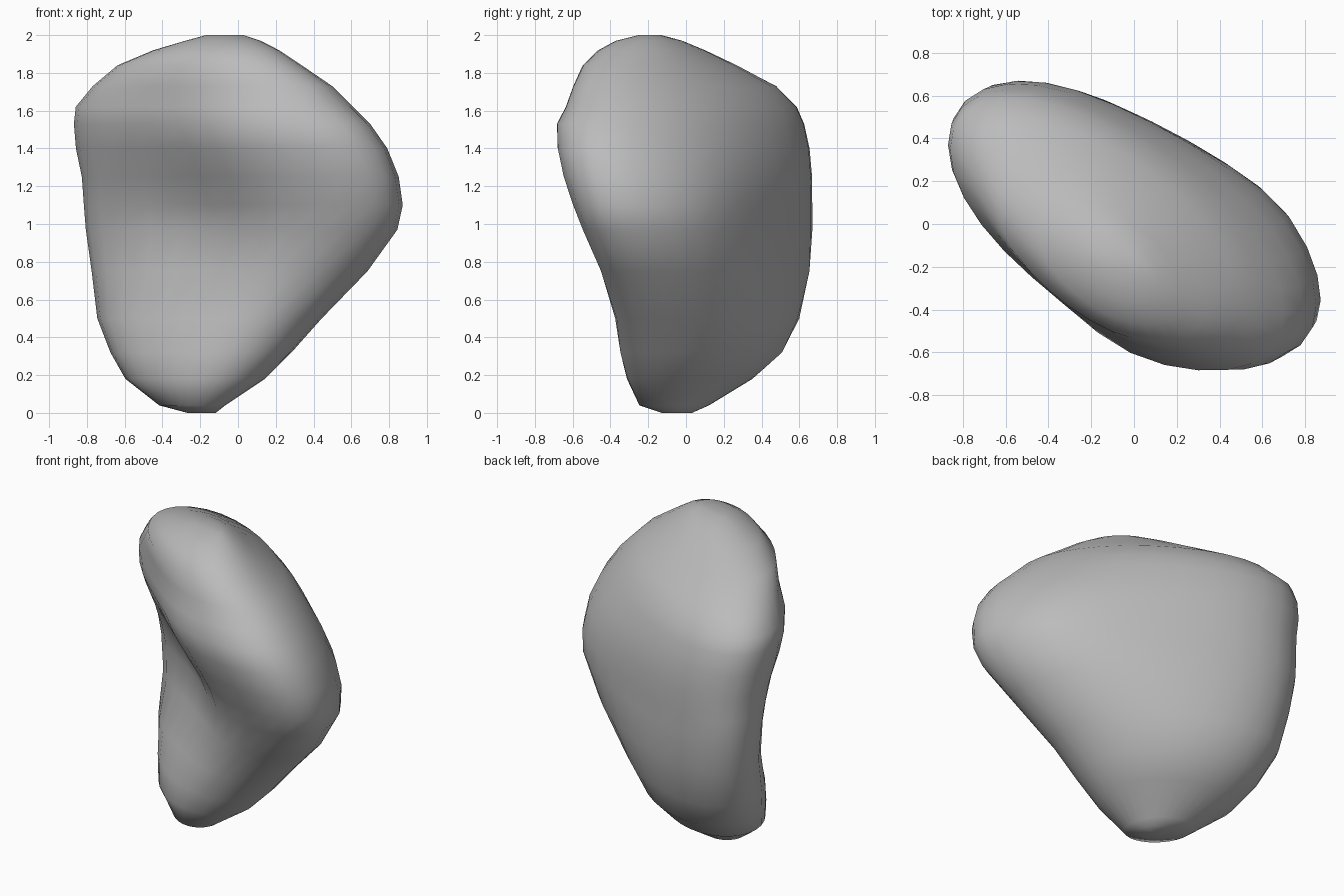
import bpy, bmesh, math
from mathutils import Vector

cube = bpy.data.objects.get("Cube")
if cube:
    bpy.data.objects.remove(cube, do_unlink=True)

# Stone colour
stone = bpy.data.materials.new("grey_stone")
stone.use_nodes = True
grey = (0.5, 0.5, 0.5, 1)
stone.diffuse_color = grey
stone.node_tree.nodes["Principled BSDF"].inputs["Base Color"].default_value = grey

# Outline by height: z, left, right, front, back, slant of the oval section
OUTLINE = [
    (0.0, -.27, -.12, -.13, .03, -.3),
    (.04, -.42, -.07, -.25, .12, -.3),
    (.18, -.6, .14, -.32, .35, -.33),
    (.32, -.68, .28, -.36, .51, -.4),
    (.5, -.75, .44, -.39, .6, -.48),
    (.75, -.78, .68, -.46, .66, -.57),
    (.97, -.81, .84, -.55, .675, -.62),
    (1.1, -.82, .87, -.6, .675, -.62),
    (1.25, -.83, .85, -.65, .675, -.6),
    (1.4, -.86, .79, -.68, .66, -.6),
    (1.53, -.87, .7, -.68, .63, -.6),
    (1.62, -.86, .61, -.63, .59, -.6),
    (1.73, -.77, .5, -.59, .48, -.6),
    (1.84, -.64, .34, -.54, .27, -.55),
    (1.92, -.45, .22, -.46, .1, -.5),
    (1.97, -.28, .12, -.37, -.02, -.45),
    (2.0, -.17, .03, -.25, -.13, -.4),
]
SIDES = 30
INWARD = Vector((1, 1, 0)).normalized()
# Broad dents and bulges: centre, radius, shift along INWARD
DENTS = [
    (Vector((-.35, -.25, .95)), .5, .14),    # hollow front
    (Vector((0, -.55, 1.5)), .35, -.035),    # brow above the hollow
    (Vector((0, .5, 1.1)), .5, -.04),        # flattened back
    (Vector((.68, .05, 1.0)), .3, .03),      # back shoulder
]


def section(z, left, right, front, back, slant):
    """Slanted oval filling its bounding rectangle, shaped by the dents."""
    phase = math.acos(slant)
    ring = []
    for i in range(SIDES):
        t = math.tau * i / SIDES
        p = Vector(((left + right) / 2 + (right - left) / 2 * math.cos(t),
                    (front + back) / 2 + (back - front) / 2 * math.cos(t - phase), z))
        shift = sum(amount * math.exp(-((p - centre).length / radius) ** 2)
                    for centre, radius, amount in DENTS)
        ring.append(p + INWARD * shift)
    return ring


# Loft the boulder through its sections
bm = bmesh.new()
rings = [[bm.verts.new(p) for p in section(*row)] for row in OUTLINE]
for low, high in zip(rings, rings[1:]):
    for i in range(SIDES):
        j = (i + 1) % SIDES
        bm.faces.new((low[i], low[j], high[j], high[i]))
bm.faces.new(rings[0][::-1])
bm.faces.new(rings[-1])
bmesh.ops.recalc_face_normals(bm, faces=bm.faces)

mesh = bpy.data.meshes.new("boulder")
bm.to_mesh(mesh)
bm.free()
mesh.materials.append(stone)
boulder = bpy.data.objects.new("boulder", mesh)
bpy.context.collection.objects.link(boulder)
bpy.context.view_layer.objects.active = boulder
boulder.select_set(True)
bpy.ops.object.shade_smooth_by_angle(angle=math.radians(60))
